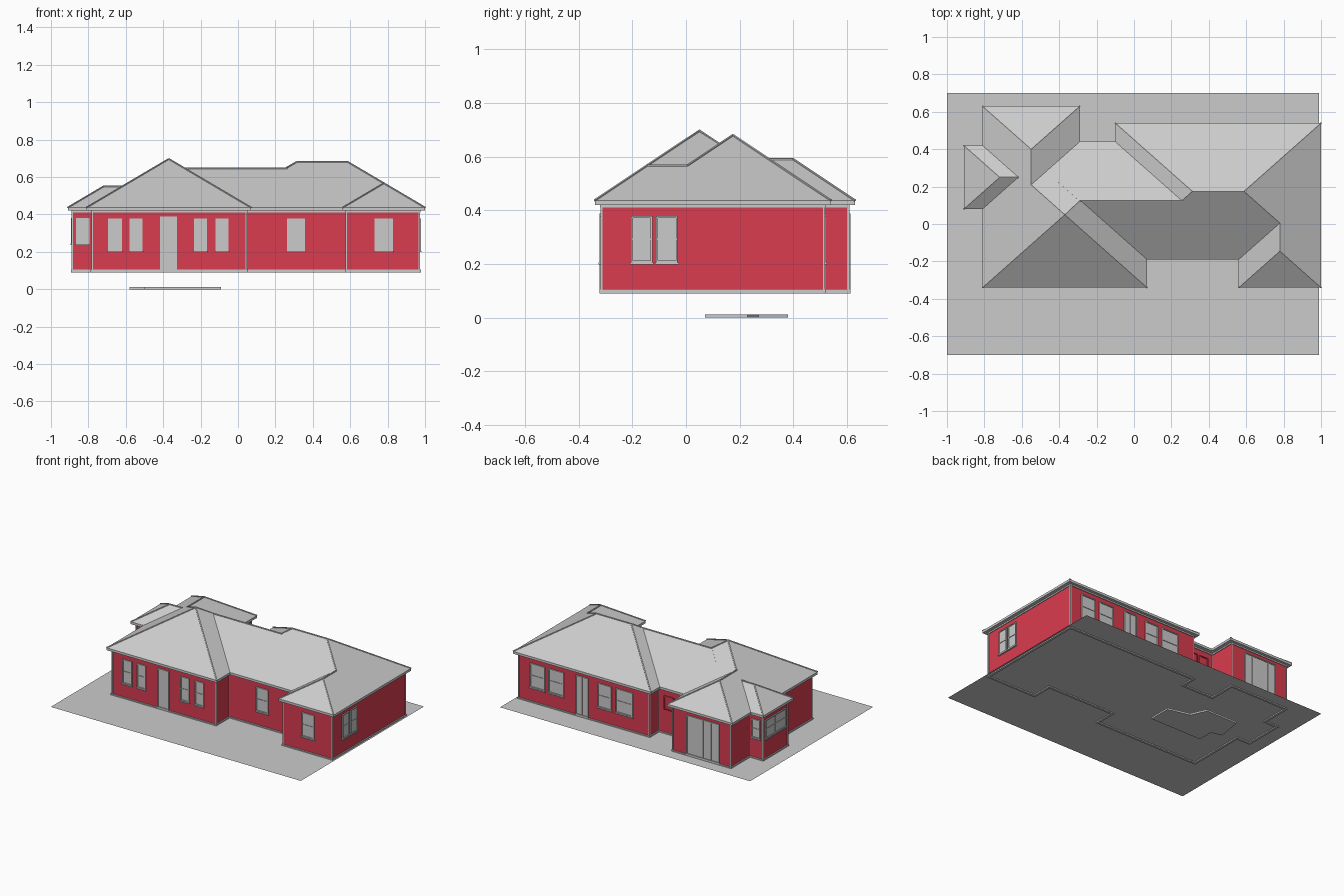
import bpy, bmesh
from mathutils import Vector, Matrix

if "Cube" in bpy.data.objects:
    bpy.data.objects.remove(bpy.data.objects["Cube"])

SX, SY = 0.59, 0.666          # roof pitch along x and y
EAVE, SOFFIT, GROUND = 0.437, 0.420, 0.098

red = bpy.data.materials.new("red_wall")
red.diffuse_color = (0.7, 0.045, 0.08, 1)
red.use_nodes = True
red.node_tree.nodes["Principled BSDF"].inputs["Base Color"].default_value = red.diffuse_color


def finish(bm, name, mat=None):
    bmesh.ops.recalc_face_normals(bm, faces=bm.faces[:])
    me = bpy.data.meshes.new(name)
    bm.to_mesh(me)
    bm.free()
    ob = bpy.data.objects.new(name, me)
    bpy.context.collection.objects.link(ob)
    if mat:
        me.materials.append(mat)
    return ob


def box(bm, lo, hi):
    lo, hi = Vector(lo), Vector(hi)
    size = Vector([abs(c) for c in hi - lo])
    m = Matrix.Translation((lo + hi) / 2) @ Matrix.Diagonal((*size, 1))
    bmesh.ops.create_cube(bm, size=1, matrix=m)


def prism(name, pts, z0, z1, mat=None):
    bm = bmesh.new()
    f = bm.faces.new([bm.verts.new((x, y, z0)) for x, y in pts])
    ext = bmesh.ops.extrude_face_region(bm, geom=[f])
    up = [v for v in ext["geom"] if isinstance(v, bmesh.types.BMVert)]
    bmesh.ops.translate(bm, verts=up, vec=(0, 0, z1 - z0))
    return finish(bm, name, mat)


def band(name, pts, z0, z1, out):
    # square-edged strip following an axis-aligned outline
    bm = bmesh.new()
    for (ax, ay), (bx, by) in zip(pts, pts[1:] + pts[:1]):
        box(bm, (min(ax, bx) - out, min(ay, by) - out, z0),
            (max(ax, bx) + out, max(ay, by) + out, z1))
    return finish(bm, name)


# Ground sheet and the thin slab lying below it
bm = bmesh.new()
bm.faces.new([bm.verts.new((x, y, GROUND)) for x, y in
              ((-1, -.7), (.99, -.7), (.99, .7), (-1, .7))])
finish(bm, "ground_sheet")
prism("lower_slab", [(-.09, .07), (-.09, .23), (-.25, .27), (-.30, .38), (-.55, .38),
                     (-.58, .20), (-.50, .18), (-.50, .07)], 0, .012)

# Walls
outline = [(-.78, -.315), (.045, -.315), (.045, -.165), (.58, -.165), (.58, -.315),
           (.97, -.315), (.97, .515), (-.07, .515), (-.07, .41), (-.32, .41),
           (-.32, .605), (-.78, .605), (-.78, .39), (-.885, .39), (-.885, .11), (-.78, .11)]
prism("walls", outline, .1, .43, red)
band("base_moulding", outline, .09, .106, .008)
band("frieze", outline, .41, .425, .005)
bm = bmesh.new()
for x, y in outline:
    box(bm, (x - .004, y - .004, .1), (x + .004, y + .004, .42))
finish(bm, "corner_trim")

# Hip roofs: one closed shell per wing, meeting in valleys
wings = {"front_left": (-.81, .07, -.34, .44), "back_left": (-.81, -.29, -.02, .63),
         "middle": (-.65, .70, -.19, .44), "right": (-.10, 1.0, -.19, .54),
         "front_right": (.56, 1.0, -.34, .25), "bay": (-.91, -.38, .08, .42)}


def hip(name, x0, x1, y0, y1):
    rise = min((x1 - x0) * SX, (y1 - y0) * SY) / 2
    ix, iy = rise / SX, rise / SY
    bm = bmesh.new()
    for x, y, z in [(x, y, z) for z in (SOFFIT, EAVE)
                    for x, y in ((x0, y0), (x1, y0), (x1, y1), (x0, y1))] + \
            [(x, y, EAVE + rise) for x, y in ((x0 + ix, y0 + iy), (x1 - ix, y0 + iy),
                                              (x1 - ix, y1 - iy), (x0 + ix, y1 - iy))]:
        bm.verts.new((x, y, z))
    bm.verts.ensure_lookup_table()
    v = bm.verts
    bm.faces.new(v[0:4])
    bm.faces.new(v[8:12])
    for r in (0, 4):
        for i in range(4):
            j = (i + 1) % 4
            bm.faces.new((v[r + i], v[r + j], v[r + 4 + j], v[r + 4 + i]))
    bmesh.ops.remove_doubles(bm, verts=bm.verts[:], dist=.002)
    bmesh.ops.dissolve_degenerate(bm, dist=.001, edges=bm.edges[:])
    finish(bm, name + "_roof")


for n, r in wings.items():
    hip(n, *r)


def roof_z(x, y):
    return EAVE + max(min((x - a) * SX, (b - x) * SX, (y - c) * SY, (d - y) * SY)
                      for a, b, c, d in wings.values())


# Ridge caps along visible ridges and hips
caps = [(-.81, -.34, -.37, .05), (.07, -.34, -.37, .05), (-.37, .05, -.29, .125),
        (-.37, .05, -.55, .21), (-.29, .125, .265, .125), (-.55, .21, -.55, .40),
        (-.81, .63, -.55, .40), (-.29, .63, -.55, .40), (-.10, .54, .312, .175),
        (.312, .175, .588, .175), (1.0, .54, .588, .175), (.588, .175, .78, .005),
        (.78, .005, .78, -.145), (.56, -.34, .78, -.145), (1.0, -.34, .78, -.145),
        (.312, .175, .265, .133), (-.91, .08, -.718, .25), (-.91, .42, -.718, .25),
        (-.718, .25, -.618, .25)]
bm = bmesh.new()
for ax, ay, bx, by in caps:
    a, b = Vector((ax, ay, roof_z(ax, ay))), Vector((bx, by, roof_z(bx, by)))
    d = b - a
    m = Matrix.Translation((a + b) / 2) @ d.to_track_quat('Z', 'Y').to_matrix().to_4x4()
    bmesh.ops.create_cone(bm, cap_ends=True, segments=6, radius1=.005, radius2=.005,
                          depth=d.length, matrix=m)
finish(bm, "ridge_caps")


def opening(name, axis, wall, sgn, u0, u1, z0, z1, cols=1, rows=2, sill=True, mat=None):
    # frame, pane, bars and sill on a wall facing sgn * axis
    bm = bmesh.new()
    t = .007

    def part(a0, a1, b0, b1, d):
        p, q = wall - sgn * .002, wall + sgn * d
        if axis == 'y':
            box(bm, (a0, p, b0), (a1, q, b1))
        else:
            box(bm, (p, a0, b0), (q, a1, b1))
    part(u0, u1, z0, z1, .002)
    for u in (u0, u1 - t):
        part(u, u + t, z0, z1, .008)
    for z in (z0, z1 - t):
        part(u0, u1, z, z + t, .008)
    for i in range(1, cols):
        u = u0 + (u1 - u0) * i / cols
        part(u - .003, u + .003, z0, z1, .006)
    for i in range(1, rows):
        z = z0 + (z1 - z0) * i / rows
        part(u0, u1, z - .003, z + .003, .006)
    if sill:
        part(u0 - .004, u1 + .004, z0 - .007, z0, .011)
    finish(bm, name, mat)


# Front windows and door
for u0, u1 in ((-.695, -.62), (-.58, -.51), (-.235, -.165), (-.12, -.05), (.73, .83)):
    opening("front_window", 'y', -.315, -1, u0, u1, .205, .378)
opening("middle_window", 'y', -.165, -1, .262, .358, .205, .378)
opening("front_door", 'y', -.315, -1, -.418, -.326, .106, .388, cols=2, rows=1, sill=False)
# Right side pair
for u0 in (-.205, -.111):
    opening("side_window", 'x', .97, 1, u0, u0 + .08, .205, .378)
# Back windows, door and wide patio door
for u0, u1 in ((.61, .73), (.76, .88), (.06, .20), (.23, .34)):
    opening("back_window", 'y', .515, 1, u0, u1, .205, .378)
opening("back_door", 'y', .515, 1, .415, .515, .106, .388, cols=2, rows=1, sill=False)
for u0 in (-.28, -.19):
    opening("recess_window", 'y', .41, 1, u0, u0 + .075, .27, .37, rows=1, sill=False, mat=red)
opening("patio_door", 'y', .605, 1, -.69, -.43, .106, .388, cols=4, rows=1, sill=False)
# Bay windows
opening("bay_window", 'x', -.885, -1, .13, .37, .245, .38, cols=2)
for wall, sgn in ((.11, -1), (.39, 1)):
    opening("bay_side_window", 'y', wall, sgn, -.865, -.795, .245, .38)
